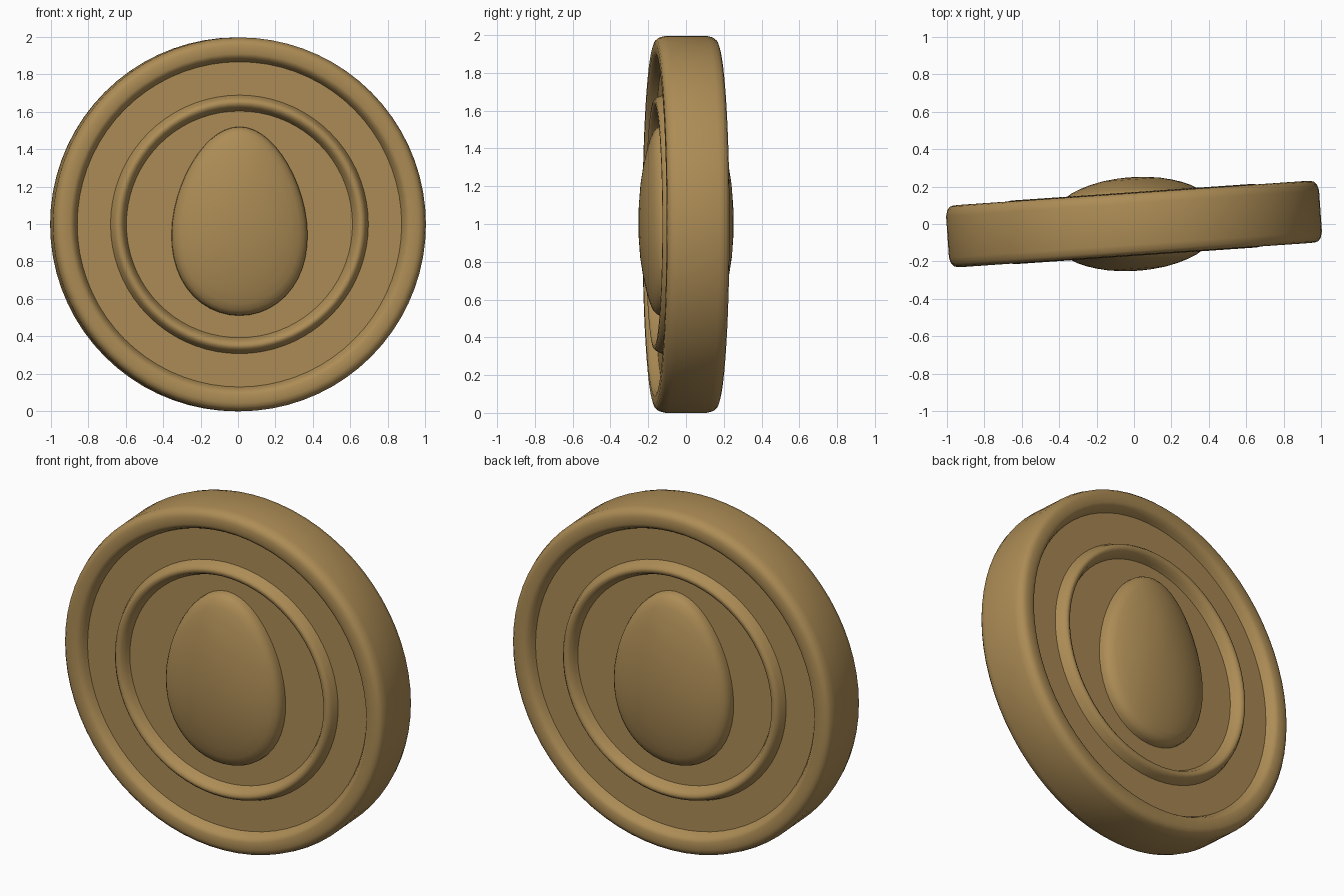
import bpy
import bmesh
from math import sin, cos, pi, radians
from mathutils import Matrix

cube = bpy.data.objects.get("Cube")
if cube:
    bpy.data.objects.remove(cube)

COLOUR = (0.42, 0.265, 0.092, 1)
bronze = bpy.data.materials.new("bronze")
bronze.use_nodes = True
bronze.diffuse_color = COLOUR
bronze.node_tree.nodes["Principled BSDF"].inputs["Base Color"].default_value = COLOUR

# The medallion stands upright, turned slightly about its vertical axis
PLACE = Matrix.Translation((0, 0, 0.998)) @ Matrix.Rotation(radians(3.95), 4, "Z")


def make_part(name, loops, angle):
    """Skin a list of matching vertex loops and cap both ends."""
    bm = bmesh.new()
    rings = [[bm.verts.new(co) for co in loop] for loop in loops]
    for a, b in zip(rings, rings[1:]):
        for i in range(len(a)):
            j = (i + 1) % len(a)
            bm.faces.new((a[i], a[j], b[j], b[i]))
    bm.faces.new(rings[0])
    bm.faces.new(rings[-1])
    bmesh.ops.recalc_face_normals(bm, faces=bm.faces)
    bm.transform(PLACE)
    mesh = bpy.data.meshes.new(name)
    bm.to_mesh(mesh)
    bm.free()
    mesh.materials.append(bronze)
    obj = bpy.data.objects.new(name, mesh)
    bpy.context.collection.objects.link(obj)
    bpy.ops.object.select_all(action="DESELECT")
    obj.select_set(True)
    bpy.context.view_layer.objects.active = obj
    bpy.ops.object.shade_smooth_by_angle(angle=radians(angle))


def circle(radius, y, count=72):
    turns = [2 * pi * i / count for i in range(count)]
    return [(radius * cos(t), y, radius * sin(t)) for t in turns]


def egg(scale, y, count=48):
    turns = [2 * pi * i / count for i in range(count)]
    return [(scale * 0.36 * cos(t) * (1 - 0.16 * sin(t)), y,
             0.017 + scale * 0.505 * sin(t)) for t in turns]


# Body: radius and half depth, from the sunken middle out over both raised rings
profile = [(0.3, 0.112), (0.605, 0.112), (0.615, 0.135), (0.628, 0.16),
           (0.645, 0.17), (0.66, 0.168), (0.675, 0.15), (0.69, 0.112),
           (0.868, 0.112), (0.878, 0.135), (0.892, 0.157), (0.91, 0.166),
           (0.955, 0.165), (0.975, 0.159), (0.989, 0.143), (0.998, 0.11)]
front = [circle(r, -y) for r, y in profile]
back = [circle(r, y) for r, y in reversed(profile)]
make_part("medallion_body", front + back, 50)

# Domed egg on each face: outline scale and height
dome = [(1, 0.1), (0.995, 0.135), (0.975, 0.155), (0.94, 0.172), (0.87, 0.188),
        (0.75, 0.206), (0.6, 0.223), (0.42, 0.238), (0.22, 0.247), (0.06, 0.25)]
for name, side in (("egg_front", -1), ("egg_back", 1)):
    make_part(name, [egg(s, side * h) for s, h in dome], 60)
